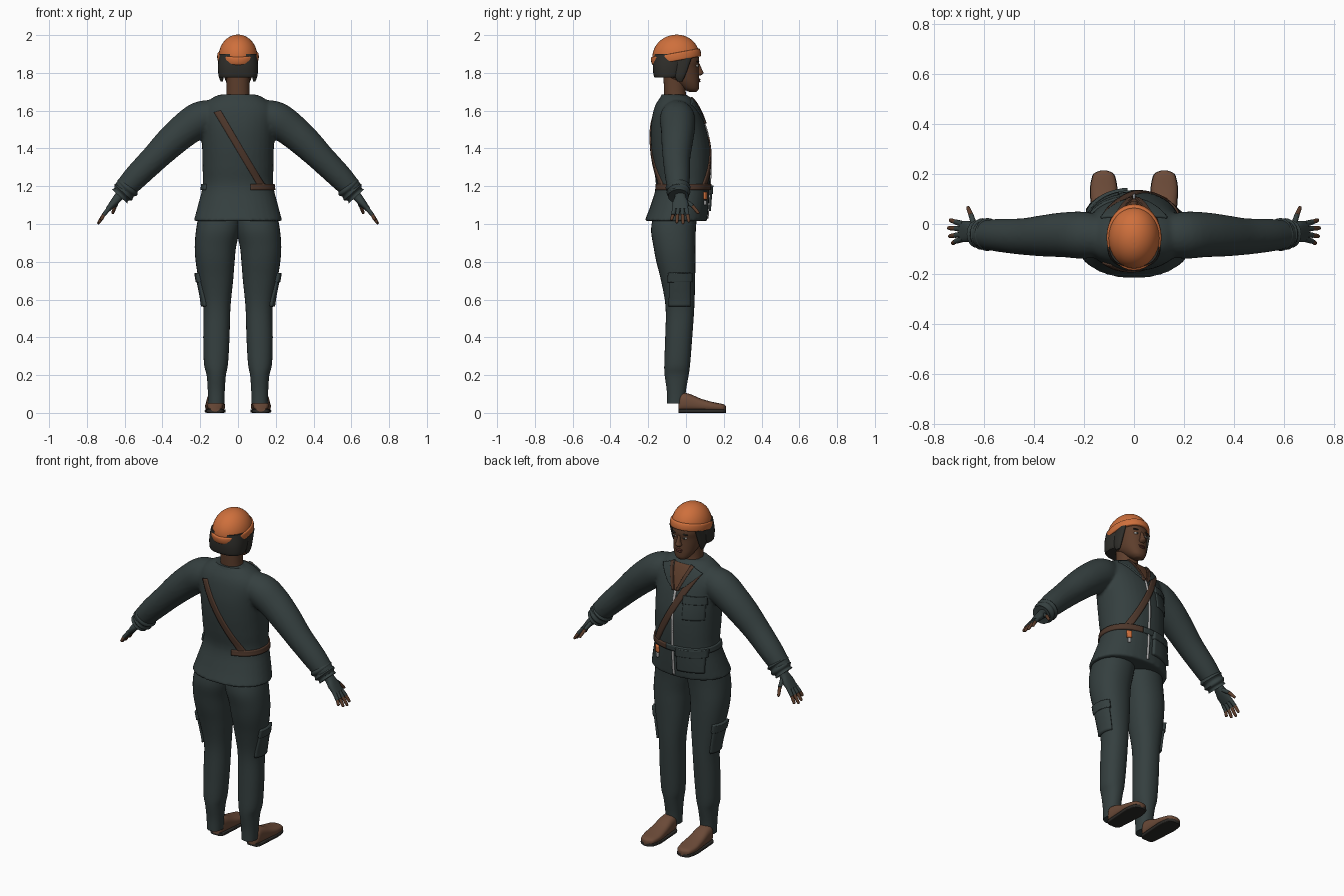
import bpy, bmesh
from math import cos, sin, pi, radians
from mathutils import Vector, Matrix
from mathutils.bvhtree import BVHTree

if "Cube" in bpy.data.objects:
    bpy.data.objects.remove(bpy.data.objects["Cube"])


def material(name, colour):
    m = bpy.data.materials.new(name)
    m.use_nodes = True
    m.diffuse_color = (*colour, 1)
    bsdf = m.node_tree.nodes["Principled BSDF"]
    bsdf.inputs["Base Color"].default_value = (*colour, 1)
    bsdf.inputs["Roughness"].default_value = 0.8
    return m


CLOTH = material("dark slate cloth", (0.035, 0.05, 0.05))
ORANGE = material("orange knit", (0.62, 0.16, 0.045))
SKIN = material("brown skin", (0.11, 0.048, 0.025))
HAIR = material("black hair", (0.028, 0.027, 0.023))
SHOE = material("shoe leather", (0.15, 0.07, 0.04))
SOLE = material("dark sole", (0.025, 0.023, 0.02))
STRAP = material("strap brown", (0.075, 0.038, 0.024))
METAL = material("zip grey", (0.4, 0.4, 0.4))
WHITE = material("eye white", (0.6, 0.57, 0.52))
LIP = material("lip", (0.11, 0.035, 0.025))


def finish(name, bm, mat, recalc=True):
    if recalc:
        bmesh.ops.recalc_face_normals(bm, faces=bm.faces[:])
    me = bpy.data.meshes.new(name)
    bm.to_mesh(me)
    bm.free()
    me.materials.append(mat)
    me.polygons.foreach_set("use_smooth", [True] * len(me.polygons))
    me.set_sharp_from_angle(angle=radians(45))
    ob = bpy.data.objects.new(name, me)
    bpy.context.collection.objects.link(ob)
    return ob


def spline(rows, n=4):
    """Resample rows of numbers along a smooth curve."""
    out = []
    for i in range(len(rows) - 1):
        a, b, c, d = (Vector(rows[min(max(i + k, 0), len(rows) - 1)]) for k in (-1, 0, 1, 2))
        for j in range(n):
            t = j / n
            out.append(b + 0.5 * t * (c - a + t * (2 * a - 5 * b + 4 * c - d + t * (3 * (b - c) + d - a))))
    return out + [Vector(rows[-1])]


def ring(centre, u, v, power=2.0, count=32):
    def f(w):
        return abs(w) ** (2 / power) * (1 if w > 0 else -1)
    angles = [2 * pi * i / count for i in range(count)]
    return [Vector(centre) + Vector(u) * f(cos(a)) + Vector(v) * f(sin(a)) for a in angles]


def upright(rows, s=1, power=2.2, n=4):
    """Level sections from rows of z, x0, x1, y0, y1."""
    return [ring((s * (a + b) / 2, (c + d) / 2, z), ((b - a) / 2, 0, 0), (0, (d - c) / 2, 0), power)
            for z, a, b, c, d in spline(rows, n)]


def balanced(rows, **kw):
    """Level sections from rows of z, half width, y0, y1."""
    return upright([(z, -h, h, a, b) for z, h, a, b in rows], **kw)


def tube(rows, s=1, n=4, count=24):
    """Round sections along rows of x, y, z, radius."""
    pts, out = spline(rows, n), []
    for i, p in enumerate(pts):
        d = (pts[min(i + 1, len(pts) - 1)] - pts[max(i - 1, 0)]).to_3d().normalized()
        u = d.cross(Vector((0, 1, 0))).normalized()
        v = u.cross(d)
        flip = Vector((s, 1, 1))
        out.append(ring(p.to_3d() * flip, u * p[3] * flip, v * p[3] * flip, count=count))
    return out


def loft(name, shapes, mat):
    bm = bmesh.new()
    for rings in shapes:
        vs = [[bm.verts.new(p) for p in r] for r in rings]
        for a, b in zip(vs, vs[1:]):
            for i in range(len(a)):
                j = (i + 1) % len(a)
                bm.faces.new((a[i], a[j], b[j], b[i]))
        bm.faces.new(vs[0])
        bm.faces.new(vs[-1])
    return finish(name, bm, mat)


def balls(name, specs, mat):
    """Ellipsoids from centre and radii."""
    bm = bmesh.new()
    for c, r in specs:
        bmesh.ops.create_uvsphere(bm, u_segments=16, v_segments=10, radius=1,
                                  matrix=Matrix.Translation(c) @ Matrix.Diagonal((*r, 1)))
    return finish(name, bm, mat)


def surface(ob):
    bpy.context.view_layer.update()
    return BVHTree.FromObject(ob, bpy.context.evaluated_depsgraph_get())


def plate(name, tree, view, corners, thick, mat, nu=14, nv=14):
    """Patch laid on a surface, seen from the front, back, a side or all round."""
    def cast(a, b):
        if view == "round":
            d = Vector((-cos(a), -sin(a), 0))
            o = Vector((0, -0.03, b)) - d * 0.32
        elif view in ("front", "back"):
            d = Vector((0, -1 if view == "front" else 1, 0))
            o = Vector((a, 0, b)) - d
        else:
            d = Vector((-view, 0, 0))
            o = Vector((0, a, b)) - d
        hit = tree.ray_cast(o, d)[0]
        return hit or tree.find_nearest(o + d)[0], d
    p, q, r, s = (Vector(c) for c in corners)
    bm = bmesh.new()
    grid = []
    for i in range(nu + 1):
        lo, hi = p.lerp(q, i / nu), s.lerp(r, i / nu)
        grid.append([bm.verts.new(cast(*lo.lerp(hi, j / nv))[0]) for j in range(nv + 1)])
    for a, b in zip(grid, grid[1:]):
        for j in range(nv):
            bm.faces.new((a[j], b[j], b[j + 1], a[j + 1]))
    bm.normal_update()
    if sum(f.normal.dot(cast(*p)[1]) for f in bm.faces) > 0:
        bmesh.ops.reverse_faces(bm, faces=bm.faces[:])
    mod = finish(name, bm, mat, False).modifiers.new("thickness", "SOLIDIFY")
    mod.thickness, mod.offset = thick * 2, 0


def box(a0, a1, b0, b1):
    return [(a0, b0), (a1, b0), (a1, b1), (a0, b1)]


SIDES = (1, -1)

# Jacket: body and sleeves fused into one skin
body = balanced([(1.015, .235, -.22, .112), (1.1, .212, -.187, .12), (1.2, .188, -.16, .126),
                 (1.3, .188, -.172, .13), (1.4, .19, -.184, .127), (1.5, .194, -.187, .107),
                 (1.58, .2, -.177, .08), (1.63, .18, -.162, .055), (1.665, .14, -.14, .03),
                 (1.685, .1, -.125, .0)])
sleeve = [(.12, -.05, 1.58, .08), (.2, -.045, 1.555, .094), (.28, -.043, 1.5, .09),
          (.36, -.047, 1.43, .083), (.445, -.05, 1.345, .073), (.54, -.045, 1.25, .066),
          (.60, -.042, 1.185, .057), (.615, -.04, 1.165, .052)]
jacket = loft("jacket", [body] + [tube(sleeve, s) for s in SIDES], CLOTH)
remesh = jacket.modifiers.new("fuse", "REMESH")
remesh.mode, remesh.voxel_size, remesh.use_smooth_shade = "VOXEL", 0.01, True
soften = jacket.modifiers.new("soften", "SMOOTH")
soften.factor, soften.iterations = 0.5, 4
tree = surface(jacket)

# Gathered cuffs
cuff = [(.575, -.042, 1.205, .056), (.585, -.042, 1.193, .066), (.595, -.041, 1.181, .056),
        (.607, -.04, 1.168, .063), (.617, -.04, 1.157, .05), (.627, -.04, 1.146, .055)]
loft("cuffs", [tube(cuff, s, 3) for s in SIDES], CLOTH)

# Collar and open neck
loft("collar", [balanced([(1.64, .12, -.145, .03), (1.665, .108, -.138, .02), (1.685, .085, -.128, -.02)])], CLOTH)
plate("open_neck", tree, "front", [(-.004, 1.53), (.004, 1.53), (.055, 1.665), (-.055, 1.665)], .004, SKIN)
for s in SIDES:
    plate("lapel", tree, "front", [(s * .008, 1.53), (s * .055, 1.56), (s * .13, 1.635), (s * .055, 1.668)], .009, CLOTH)
    plate("lapel_edge", tree, "front", [(s * .004, 1.53), (s * .02, 1.53), (s * .075, 1.66), (s * .055, 1.665)], .012, STRAP)

# Zip, pockets, straps and belt
plate("zip", tree, "front", box(-.006, .006, 1.03, 1.53), .006, METAL, 2, 40)
plate("chest_pocket", tree, "front", box(-.165, -.06, 1.38, 1.5), .006, CLOTH)
plate("chest_pocket_flap", tree, "front", box(-.17, -.055, 1.47, 1.515), .01, CLOTH)
plate("waist_pouch", tree, "front", box(-.17, -.03, 1.07, 1.2), .016, CLOTH)
plate("waist_pouch_flap", tree, "front", box(-.175, -.025, 1.16, 1.205), .02, CLOTH)
for view, top in (("front", 1.64), ("back", 1.6)):
    plate("cross_strap", tree, view, [(.105, 1.2), (.15, 1.19), (-.09, top), (-.125, top - .01)], .007, STRAP, 4, 40)
plate("belt", tree, "round", box(radians(-62), radians(75), 1.18, 1.212), .008, STRAP, 40, 4)
plate("dark_belt", tree, "round", box(radians(75), radians(200), 1.18, 1.212), .009, CLOTH, 40, 4)
plate("buckle_tag", tree, "front", box(.105, .13, 1.13, 1.17), .01, ORANGE, 4, 4)
plate("buckle_clip", tree, "front", box(.11, .125, 1.1, 1.125), .009, METAL, 4, 4)

# Trousers with thigh pockets
leg = [(1.06, -.02, .205, -.17, .06), (.97, -.01, .222, -.185, .052), (.88, .01, .229, -.172, .05),
       (.8, .018, .224, -.157, .05), (.7, .026, .208, -.132, .048), (.56, .04, .184, -.108, .044),
       (.4, .045, .184, -.11, .033), (.26, .053, .18, -.115, .022), (.2, .064, .166, -.113, .014),
       (.12, .07, .16, -.102, .0), (.05, .072, .158, -.1, -.005)]
trousers = loft("trousers", [upright(leg, s) for s in SIDES], CLOTH)
leg_tree = surface(trousers)
for s in SIDES:
    plate("thigh_pocket", leg_tree, s, box(-.085, .018, .565, .73), .012, CLOTH)
    plate("thigh_pocket_flap", leg_tree, s, box(-.09, .023, .695, .742), .017, CLOTH)

# Shoes: sections along y as y, half width, top height
last = [(-.04, .028, .07), (-.025, .042, .105), (.02, .046, .1), (.08, .05, .075),
        (.14, .053, .058), (.19, .044, .048), (.205, .032, .042), (.213, .012, .034)]
loft("shoes", [[ring((s * .121, y, h / 2 + .004), (w, 0, 0), (0, 0, h / 2 - .004), 2.6)
                for y, w, h in spline(last)] for s in SIDES], SHOE)
loft("soles", [[ring((s * .121, y, .01), (w + .002, 0, 0), (0, 0, .01), 6)
                for y, w, h in spline(last)] for s in SIDES], SOLE)

# Hands: gloves with bare finger ends
gloves, tips = [], []
for s in SIDES:
    palm = [(.612, 1.165, .026, .03), (.635, 1.14, .024, .03), (.66, 1.11, .02, .042), (.69, 1.075, .013, .04)]
    gloves.append([ring((s * x, -.03, z), (s * t * .78, 0, t * .62), (0, w, 0), 2.4)
                   for x, z, t, w in spline(palm)])
    fingers = [((.682, y0, 1.085), (.712, (y0 + y1) / 2, 1.047), (x, y1, z)) for y0, y1, x, z in (
        (-.06, -.078, .725, 1.02), (-.041, -.049, .738, 1.005), (-.02, -.016, .742, 1.0), (0, .016, .735, 1.01))]
    fingers.append(((.638, -.005, 1.125), (.65, .035, 1.095), (.664, .068, 1.055)))
    for base, mid, end in fingers:
        gloves.append(tube([(*base, .012), (*mid, .0105)], s, 3, 10))
        tips.append(tube([(*mid, .0095), (*Vector(mid).lerp(Vector(end), .85), .008), (*end, .003)], s, 3, 10))
loft("gloves", gloves, CLOTH)
loft("fingers", tips, SKIN)

# Head, neck and face
loft("neck", [balanced([(1.6, .075, -.11, .03), (1.68, .062, -.115, .0), (1.8, .06, -.12, .0)])], SKIN)
loft("head", [balanced([(1.7, .022, .015, .055), (1.715, .042, -.015, .068), (1.745, .06, -.06, .07),
                        (1.78, .073, -.12, .069), (1.83, .082, -.145, .066), (1.87, .086, -.15, .07),
                        (1.93, .08, -.15, .055)])], SKIN)
loft("nose", [balanced([(1.785, .012, .05, .076), (1.797, .019, .05, .092), (1.815, .012, .05, .086),
                        (1.85, .008, .05, .071)])], SKIN)
balls("lips", [((0, .066, 1.765), (.023, .01, .006)), ((0, .066, 1.755), (.02, .01, .006))], LIP)
balls("eyes", [((s * .032, .056, 1.838), (.014, .0105, .007)) for s in SIDES], WHITE)
balls("irises", [((s * .032, .064, 1.838), (.006, .0045, .006)) for s in SIDES], HAIR)
balls("eyebrows", [((s * .034, .06, 1.86), (.02, .009, .004)) for s in SIDES], HAIR)
balls("ears", [((s * .09, -.03, 1.82), (.012, .02, .032)) for s in SIDES], SKIN)

# Bobbed hair
loft("hair", [balanced([(1.775, .098, -.165, -.03), (1.79, .104, -.172, -.015), (1.84, .106, -.176, .0),
                        (1.9, .1, -.17, .02)], power=2.5)], HAIR)
loft("side_locks", [upright([(1.755, .08, .092, -.045, -.02), (1.79, .075, .102, -.06, -.002),
                             (1.88, .07, .1, -.06, .03)], s) for s in SIDES], HAIR)

# Knitted cap, tipped back
tilt = Matrix.Translation((0, -.053, 1.885)) @ Matrix.Rotation(.18, 4, "X")


def cap(rows):
    return [[[tilt @ p for p in r] for r in balanced([(z, h, -d, d) for z, h, d in rows], power=2)]]


loft("cap_dome", cap([(.117 * sin(a), .102 * cos(a) + .001, .124 * cos(a) + .001)
                      for a in (i * pi / 16 for i in range(9))]), ORANGE)
loft("cap_brim", cap([(-.021, .1, .122), (-.018, .108, .131), (0, .11, .134),
                      (.018, .108, .131), (.022, .099, .122)]), ORANGE)
